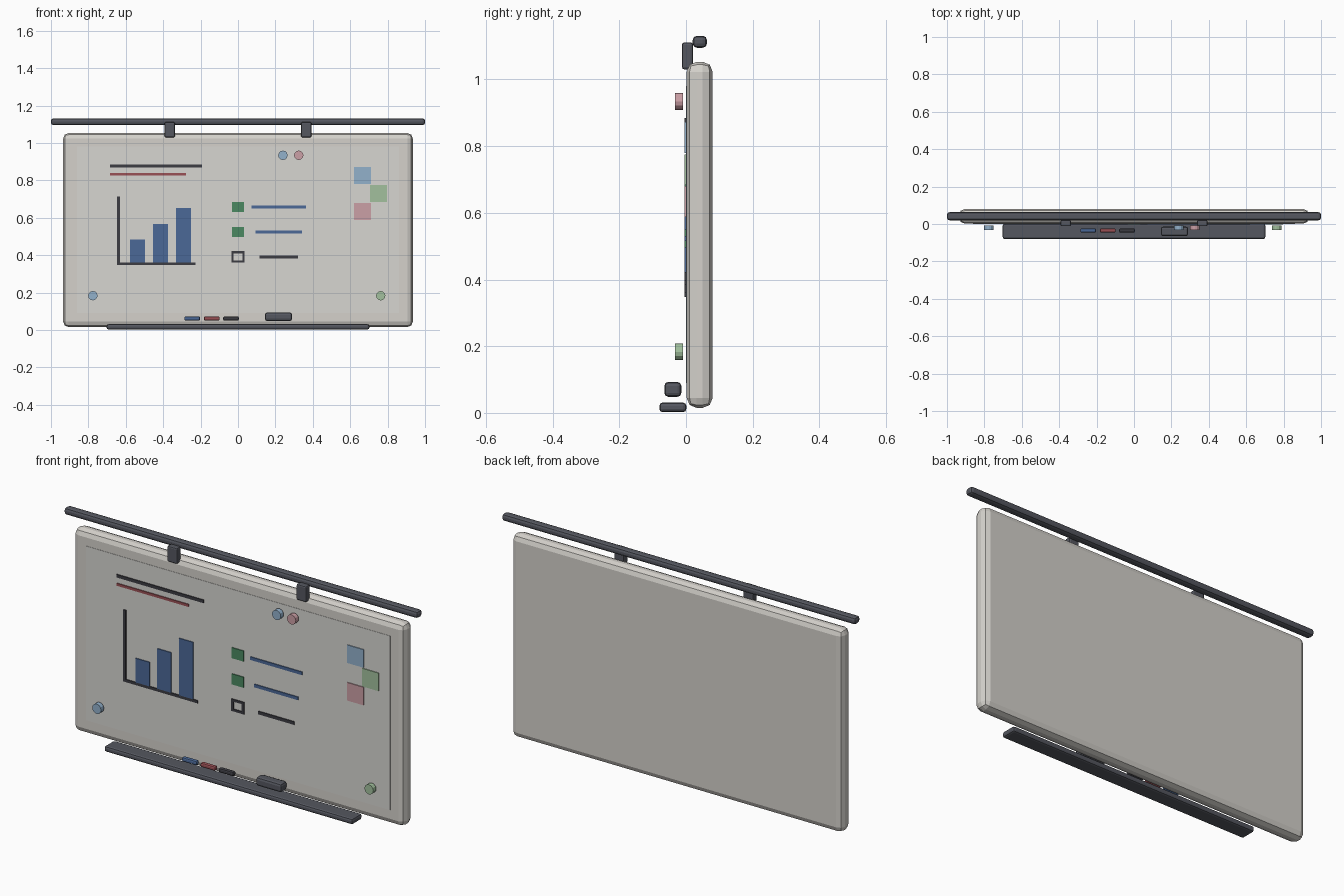
import bpy, bmesh, math
from mathutils import Matrix

if "Cube" in bpy.data.objects:
    bpy.data.objects.remove(bpy.data.objects["Cube"])


def mat(name, rgb):
    m = bpy.data.materials.new(name)
    m.diffuse_color = (*rgb, 1)
    m.use_nodes = True
    m.node_tree.nodes["Principled BSDF"].inputs["Base Color"].default_value = m.diffuse_color
    return m


BOARD = mat("board_grey", (0.66, 0.64, 0.60))
FACE = mat("face_grey", (0.68, 0.67, 0.64))
DARK = mat("dark_grey", (0.09, 0.095, 0.115))
BLACK = mat("ink_black", (0.045, 0.045, 0.055))
RED = mat("ink_red", (0.32, 0.08, 0.09))
BLUE = mat("ink_blue", (0.07, 0.14, 0.31))
GREEN = mat("ink_green", (0.07, 0.25, 0.12))
PALE_BLUE = mat("pale_blue", (0.29, 0.44, 0.60))
PALE_GREEN = mat("pale_green", (0.36, 0.53, 0.34))
PALE_PINK = mat("pale_pink", (0.60, 0.35, 0.38))


def finish(name, bm, material):
    me = bpy.data.meshes.new(name)
    bm.to_mesh(me)
    bm.free()
    me.materials.append(material)
    ob = bpy.data.objects.new(name, me)
    bpy.context.collection.objects.link(ob)
    return ob


def box(name, x, y, z, material, bevel=0, segments=2):
    """Box from (min, max) ranges, with an optional rounded edge."""
    bm = bmesh.new()
    bmesh.ops.create_cube(bm, size=1)
    for v in bm.verts:
        for i, (lo, hi) in enumerate((x, y, z)):
            v.co[i] = hi if v.co[i] > 0 else lo
    if bevel:
        bmesh.ops.bevel(bm, geom=bm.edges[:], offset=bevel, segments=segments,
                        profile=0.5, affect='EDGES', clamp_overlap=True)
    return finish(name, bm, material)


def mark(name, x0, x1, z0, z1, material):
    """Thin drawn shape on the front face."""
    return box(name, (x0, x1), (-0.004, 0.004), (z0, z1), material)


def magnet(name, x, z, material):
    bm = bmesh.new()
    bmesh.ops.create_cone(bm, cap_ends=True, segments=12, radius1=0.025,
                          radius2=0.025, depth=0.024)
    bm.transform(Matrix.Translation((x, -0.021, z)) @ Matrix.Rotation(math.pi / 2, 4, 'X'))
    return finish(name, bm, material)


# Board and writing surface
box("board", (-0.935, 0.935), (0.002, 0.08), (0.015, 1.053), BOARD, 0.03)
box("writing_surface", (-0.86, 0.86), (0.0005, 0.01), (0.09, 0.98), FACE)

# Top rail and its brackets
box("top_rail", (-1, 1), (0.02, 0.063), (1.095, 1.131), DARK, 0.013)
for side, x in (("left", -0.365), ("right", 0.365)):
    box("rail_bracket_" + side, (x - 0.028, x + 0.028), (-0.012, 0.021),
        (1.03, 1.111), DARK, 0.007)

# Tray with markers and eraser
box("tray", (-0.702, 0.702), (-0.08, 0.001), (0.002, 0.031), DARK, 0.01)
for name, x, m in (("blue", -0.245, BLUE), ("red", -0.14, RED), ("black", -0.037, BLACK)):
    box("marker_" + name, (x - 0.042, x + 0.042), (-0.046, -0.024), (0.05, 0.072), m, 0.007)
box("eraser", (0.144, 0.289), (-0.065, -0.014), (0.048, 0.093), DARK, 0.012)

# Heading lines
mark("heading_line", -0.684, -0.193, 0.868, 0.884, BLACK)
mark("subheading_line", -0.684, -0.278, 0.826, 0.839, RED)

# Bar chart
mark("chart_axis_vertical", -0.648, -0.632, 0.348, 0.714, BLACK)
mark("chart_axis_horizontal", -0.648, -0.226, 0.347, 0.361, BLACK)
for i, top in enumerate((0.484, 0.566, 0.652)):
    x = -0.538 + i * 0.123
    mark(f"chart_bar_{i + 1}", x - 0.04, x + 0.04, 0.358, top, BLUE)

# Checklist
for i, (z, half, m) in enumerate(((0.657, 0.146, BLUE), (0.523, 0.124, BLUE), (0.391, 0.102, BLACK))):
    mark(f"list_line_{i + 1}", 0.218 - half, 0.218 + half, z - 0.008, z + 0.008, m)
    if i < 2:
        mark(f"list_check_{i + 1}", -0.033, 0.033, z - 0.027, z + 0.027, GREEN)
for s in (-1, 1):
    tag = "low" if s < 0 else "high"
    x, z = s * 0.03, 0.391 + s * 0.025
    mark("open_box_side_" + tag, x - 0.006, x + 0.006, 0.36, 0.422, BLACK)
    mark("open_box_rail_" + tag, -0.036, 0.036, z - 0.006, z + 0.006, BLACK)

# Sticky notes
for name, x, z, m in (("blue", 0.665, 0.826, PALE_BLUE), ("green", 0.751, 0.729, PALE_GREEN),
                      ("pink", 0.665, 0.634, PALE_PINK)):
    mark("sticky_note_" + name, x - 0.046, x + 0.046, z - 0.046, z + 0.046, m)

# Magnets
magnet("magnet_top_blue", 0.24, 0.934, PALE_BLUE)
magnet("magnet_top_pink", 0.325, 0.934, PALE_PINK)
magnet("magnet_low_blue", -0.776, 0.183, PALE_BLUE)
magnet("magnet_low_green", 0.763, 0.183, PALE_GREEN)
